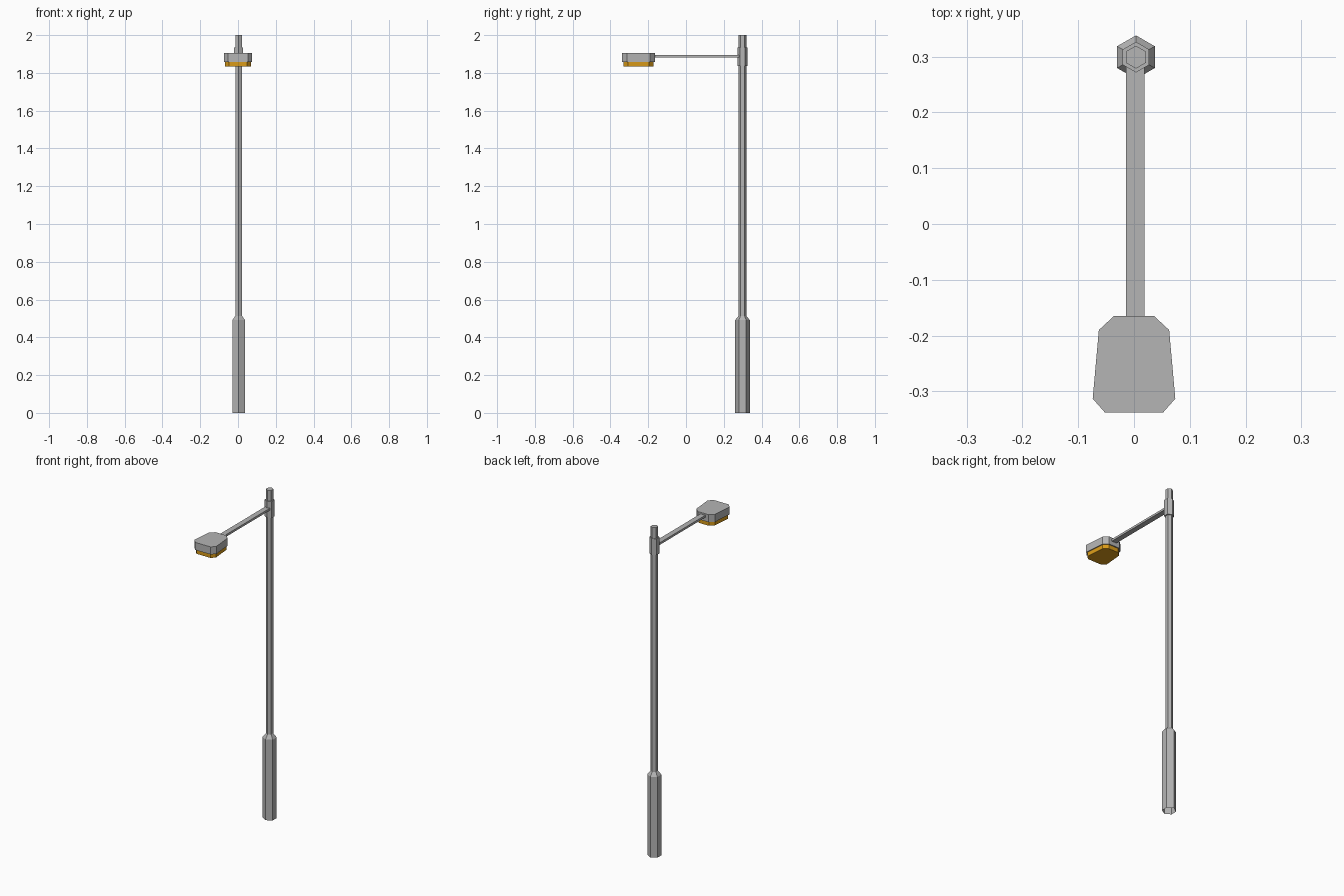
import bpy, bmesh
from math import sin, cos, pi

if "Cube" in bpy.data.objects:
    bpy.data.objects.remove(bpy.data.objects["Cube"])

POLE_X, POLE_Y = 0.0035, 0.299


def make_material(name, colour):
    mat = bpy.data.materials.new(name)
    mat.diffuse_color = colour
    mat.use_nodes = True
    mat.node_tree.nodes["Principled BSDF"].inputs["Base Color"].default_value = mat.diffuse_color
    return mat


steel = make_material("dark_grey_steel", (0.46, 0.46, 0.46, 1))
amber = make_material("amber", (0.70, 0.33, 0.01, 1))


def make_object(name, bm, material):
    bmesh.ops.recalc_face_normals(bm, faces=bm.faces)
    mesh = bpy.data.meshes.new(name)
    bm.to_mesh(mesh)
    bm.free()
    mesh.materials.append(material)
    obj = bpy.data.objects.new(name, mesh)
    bpy.context.collection.objects.link(obj)
    return obj


def loft(name, rings, material=steel, cap_bottom=True):
    """Join equal-sized rings of points with quads and cap the ends."""
    bm = bmesh.new()
    loops = [[bm.verts.new(p) for p in ring] for ring in rings]
    n = len(loops[0])
    for a, b in zip(loops, loops[1:]):
        for i in range(n):
            j = (i + 1) % n
            bm.faces.new((a[i], a[j], b[j], b[i]))
    if cap_bottom:
        bm.faces.new(loops[0][::-1])
    bm.faces.new(loops[-1])
    return make_object(name, bm, material)


def hexagon(r, z):
    """Hexagon around the pole axis with corners towards front and back."""
    return [(POLE_X + r * sin(i * pi / 3), POLE_Y - r * cos(i * pi / 3), z)
            for i in range(6)]


# Pole with thick lower section, open underneath
loft("pole", [hexagon(0.039, 0), hexagon(0.039, 0.491),
              hexagon(0.0205, 0.514), hexagon(0.0205, 2.0)], cap_bottom=False)

# Collar that clamps the arm
loft("collar", [hexagon(0.0275, 1.836), hexagon(0.0275, 1.935)])

# Flat arm reaching forward
bm = bmesh.new()
bmesh.ops.create_cube(bm, size=1)
bmesh.ops.scale(bm, vec=(0.033, 0.45, 0.013), verts=bm.verts)
bmesh.ops.translate(bm, vec=(0.002, 0.06, 1.888), verts=bm.verts)
make_object("arm", bm, steel)

# Lamp head outline: right half, mirrored to the left
half = [(0.052, -0.338), (0.074, -0.313), (0.063, -0.19), (0.036, -0.165)]
outline = half + [(-x, y) for x, y in reversed(half)]


def head_ring(scale, z):
    cy = -0.2515
    return [(x * scale, cy + (y - cy) * scale, z) for x, y in outline]


loft("lamp_housing", [head_ring(1, 1.858), head_ring(1, 1.904)])

# Amber light panel below the housing
loft("light_panel", [head_ring(0.92, 1.833), head_ring(0.92, 1.858)], amber)
